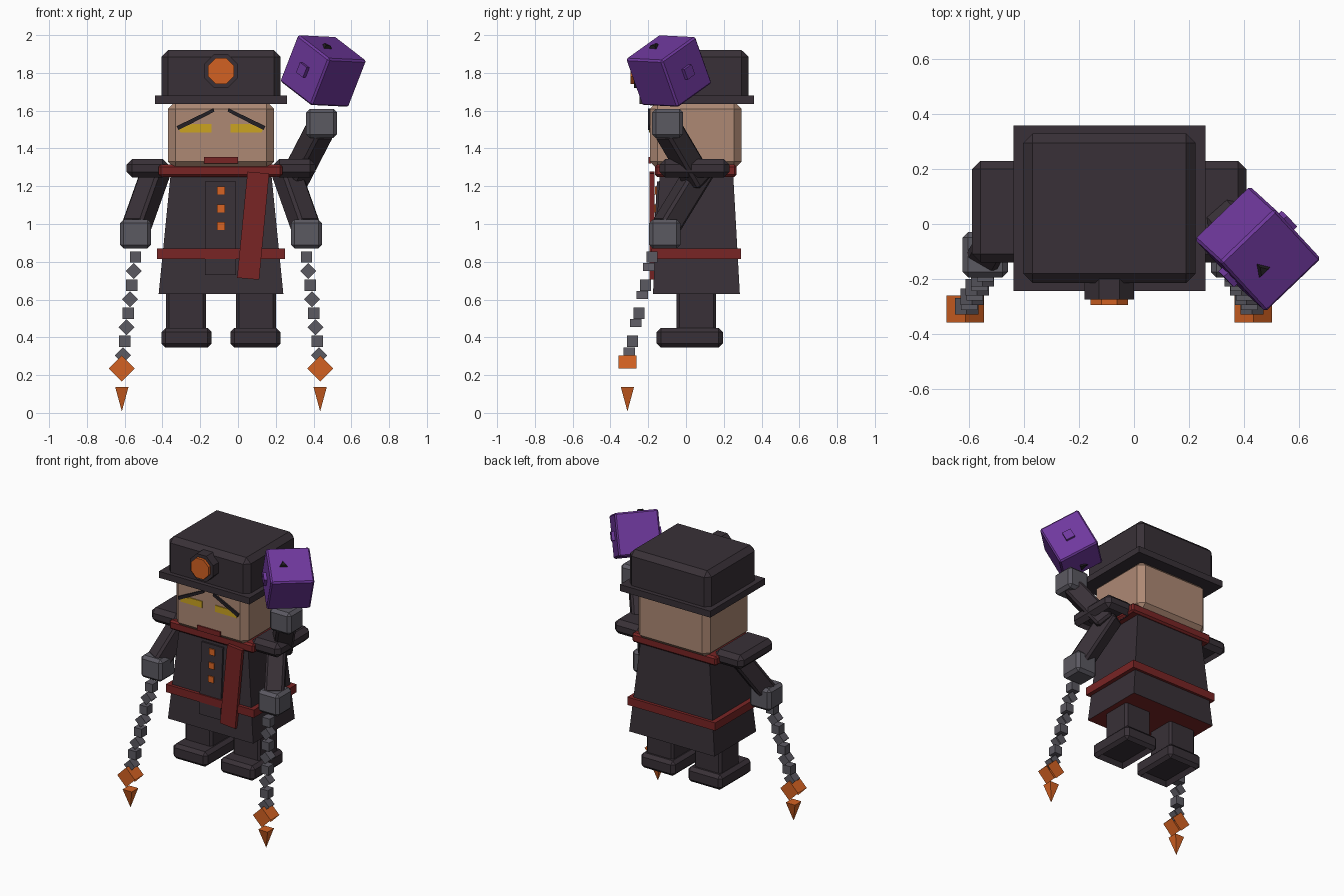
import bpy, bmesh, math
from mathutils import Vector, Matrix

if "Cube" in bpy.data.objects:
    bpy.data.objects.remove(bpy.data.objects["Cube"], do_unlink=True)

CX = -0.09  # body centre line


def material(name, *rgb):
    m = bpy.data.materials.new(name)
    m.use_nodes = True
    m.diffuse_color = (*rgb, 1)
    m.node_tree.nodes["Principled BSDF"].inputs["Base Color"].default_value = (*rgb, 1)
    return m


CLOTH = material("dark cloth", 0.04, 0.03, 0.038)
BLACK = material("black", 0.017, 0.014, 0.018)
SKIN = material("skin", 0.42, 0.25, 0.175)
RED = material("dark red", 0.19, 0.018, 0.018)
IRON = material("iron grey", 0.105, 0.1, 0.12)
ORANGE = material("orange", 0.65, 0.12, 0.016)
YELLOW = material("yellow", 0.6, 0.37, 0.015)
PURPLE = material("purple", 0.16, 0.04, 0.34)


def finish(name, bm, *mats):
    me = bpy.data.meshes.new(name)
    bm.normal_update()
    bm.to_mesh(me)
    bm.free()
    for m in mats:
        me.materials.append(m)
    ob = bpy.data.objects.new(name, me)
    bpy.context.scene.collection.objects.link(ob)
    return ob


def cube(size):
    bm = bmesh.new()
    bmesh.ops.create_cube(bm, size=1, matrix=Matrix.Diagonal((*size, 1)))
    return bm


def chamfer(bm, amount, keep_bottom=False):
    edges = [e for e in bm.edges
             if not (keep_bottom and all(v.co.z < 0 for v in e.verts))]
    bmesh.ops.bevel(bm, geom=edges, offset=amount, segments=1, affect='EDGES', profile=0.5)


def hollow_bottom(bm, rim, depth):
    bm.normal_update()
    face = min(bm.faces, key=lambda f: f.normal.z)
    bmesh.ops.inset_individual(bm, faces=[face], thickness=rim)
    for v in face.verts:
        v.co.z += depth


def box(name, mat, x, y, z, bevel=0, hollow=0, keep_bottom=False):
    """Box from (min, max) ranges on each axis."""
    lo, hi = Vector((x[0], y[0], z[0])), Vector((x[1], y[1], z[1]))
    bm = cube(hi - lo)
    if bevel:
        chamfer(bm, bevel, keep_bottom)
    if hollow:
        hollow_bottom(bm, hollow, 0.03)
    bmesh.ops.translate(bm, verts=bm.verts, vec=(lo + hi) / 2)
    return finish(name, bm, mat)


def rod(name, mat, start, end, width, bevel):
    """Square limb between two points."""
    a, b = Vector(start), Vector(end)
    bm = cube((width, width, (b - a).length))
    chamfer(bm, bevel)
    turn = (b - a).to_track_quat('Z', 'Y').to_matrix().to_4x4()
    bm.transform(Matrix.Translation((a + b) / 2) @ turn)
    return finish(name, bm, mat)


def plate(name, mat, points, front, back):
    """Outline in x and z, pushed through from front to back."""
    bm = bmesh.new()
    f = bm.faces.new([bm.verts.new((x, front, z)) for x, z in points])
    new = bmesh.ops.extrude_face_region(bm, geom=[f])["geom"]
    bmesh.ops.translate(bm, vec=(0, back - front, 0),
                        verts=[v for v in new if isinstance(v, bmesh.types.BMVert)])
    bmesh.ops.recalc_face_normals(bm, faces=bm.faces)
    return finish(name, bm, mat)


def octagon(x, z, r):
    return [(x + r * math.cos(math.pi * (i + 0.5) / 4),
             z + r * math.sin(math.pi * (i + 0.5) / 4)) for i in range(8)]


def flip(x, side):
    return CX + side * x


def span(a, b, side):
    return sorted((flip(a, side), flip(b, side)))


# Head and hat
box("head", SKIN, (-0.37, 0.19), (-0.19, 0.295), (1.29, 1.65), 0.04)
box("hat_brim", CLOTH, (-0.44, 0.26), (-0.245, 0.36), (1.635, 1.68))
box("hat_crown", CLOTH, (-0.405, 0.225), (-0.215, 0.33), (1.67, 1.92), 0.035, keep_bottom=True)
plate("badge_rim", CLOTH, octagon(CX, 1.81, 0.097), -0.275, -0.2)
plate("badge_disc", ORANGE, octagon(CX, 1.81, 0.074), -0.295, -0.26)
box("mouth", RED, (-0.18, 0.0), (-0.198, -0.185), (1.32, 1.355))

# Coat: tapered box with a red lining underneath
bm = cube((0.66, 0.46, 0.66))
for v in bm.verts:
    if v.co.z > 0:
        v.co.x *= 0.8
        v.co.y *= 0.84
bm.normal_update()
for f in bm.faces:
    f.material_index = 1 if f.normal.z < -0.9 else 0
bmesh.ops.translate(bm, verts=bm.verts, vec=(CX, 0.055, 0.96))
finish("coat", bm, CLOTH, RED)
box("collar", RED, (-0.42, 0.235), (-0.165, 0.268), (1.25, 1.315), 0.012)
box("belt", RED, (-0.43, 0.25), (-0.183, 0.292), (0.815, 0.87))


def lean(name, mat, x, z, out, thick):
    """Plate lying on the sloping coat front."""
    ob = plate(name, mat, [(x[0], z[0]), (x[1], z[0]), (x[1], z[1]), (x[0], z[1])], -out, thick - out)
    for v in ob.data.vertices:
        v.co.y += -0.175 + (v.co.z - 0.63) * 0.056


lean("button_panel", CLOTH, (-0.175, -0.01), (0.73, 1.225), 0.012, 0.02)
for z in (0.99, 1.083, 1.177):
    lean("button", ORANGE, (-0.11, -0.068), (z - 0.021, z + 0.021), 0.02, 0.012)
plate("sash", RED, [(-0.005, 0.715), (0.112, 0.705), (0.165, 1.267), (0.05, 1.277)], -0.192, -0.168)


def spike(x, y):
    """Four-sided point hanging below a chain."""
    bm = bmesh.new()
    bmesh.ops.create_cone(bm, cap_ends=True, segments=4, radius1=0, radius2=0.05, depth=0.13)
    bm.transform(Matrix.Translation((x, y, 0.073)) @ Matrix.Rotation(math.pi / 4, 4, 'Z'))
    finish("chain_spike", bm, ORANGE)


def link(name, mat, centre, size, diamond):
    bm = cube((size, size, size))
    if diamond:
        bm.transform(Matrix.Rotation(math.pi / 4, 4, 'Y'))
        bm.normal_update()
        under = [f for f in bm.faces if f.normal.z < -0.5]
        bmesh.ops.delete(bm, geom=under, context='FACES')
    bmesh.ops.translate(bm, verts=bm.verts, vec=centre)
    finish(name, bm, mat)


for side, word in ((-1, "right"), (1, "left")):
    # Face
    eye = [(0.05, 1.485), (0.215, 1.485), (0.225, 1.505), (0.15, 1.53), (0.05, 1.53)]
    brow = [(0.035, 1.595), (0.04, 1.612), (0.235, 1.518), (0.225, 1.497)]
    plate(word + "_eye", YELLOW, [(flip(x, side), z) for x, z in eye], -0.196, -0.187)
    plate(word + "_eyebrow", BLACK, [(flip(x, side), z) for x, z in brow], -0.202, -0.187)

    # Legs
    box(word + "_leg", CLOTH, span(0.08, 0.29, side), (-0.05, 0.16), (0.43, 0.65), 0.015)
    box(word + "_foot", CLOTH, span(0.05, 0.315, side), (-0.155, 0.195), (0.345, 0.45), 0.022, hollow=0.03)

    # Arms
    box(word + "_shoulder", CLOTH, span(0.28, 0.5, side), (-0.14, 0.23), (1.245, 1.345), 0.03, hollow=0.02)
    rod(word + "_arm", CLOTH, (flip(0.34, side), 0.08, 1.29), (flip(0.45, side), -0.11, 0.98), 0.125, 0.015)
    box(word + "_hand", IRON, span(0.37, 0.535, side), (-0.195, -0.03), (0.87, 1.025), 0.02)

    # Chain
    for i in range(8):
        t = i / 7
        centre = (flip(0.453 + 0.067 * t, side), -0.18 - 0.12 * t, 0.825 - 0.52 * t)
        link(word + "_chain_link", IRON, centre, 0.06, i % 2 == 1)
    link(word + "_chain_weight", ORANGE, (flip(0.525, side), -0.31, 0.235), 0.097, True)
    spike(flip(0.525, side), -0.31)

# Raised third arm
rod("raised_arm", CLOTH, (0.29, 0.07, 1.22), (0.435, -0.095, 1.5), 0.125, 0.015)
box("raised_hand", IRON, (0.36, 0.525), (-0.18, -0.015), (1.455, 1.61), 0.02)

# Tilted cube above the raised hand
side_axis = Vector((0.72, 0.69, -0.035)).normalized()
up_axis = Vector((0.33, -0.33, 0.89))
up_axis = (up_axis - side_axis * up_axis.dot(side_axis)).normalized()
depth_axis = up_axis.cross(side_axis)
tilt = Matrix((side_axis, depth_axis, up_axis)).transposed().to_4x4()
pose = Matrix.Translation((0.451, -0.091, 1.81)) @ tilt

bm = cube((0.28, 0.28, 0.28))
chamfer(bm, 0.01)
bm.transform(pose)
finish("purple_cube", bm, PURPLE)
for s in (-1, 1):
    bm = cube((0.03, 0.06, 0.06))
    bm.transform(pose @ Matrix.Translation((s * 0.145, 0, 0)))
    finish("cube_knob", bm, PURPLE)
    bm = bmesh.new()
    bmesh.ops.create_cone(bm, cap_ends=True, segments=3, radius1=0.035, radius2=0.02, depth=0.02)
    bm.transform(pose @ Matrix.Translation((-0.045, 0, s * 0.145)))
    finish("cube_stud", bm, BLACK)
